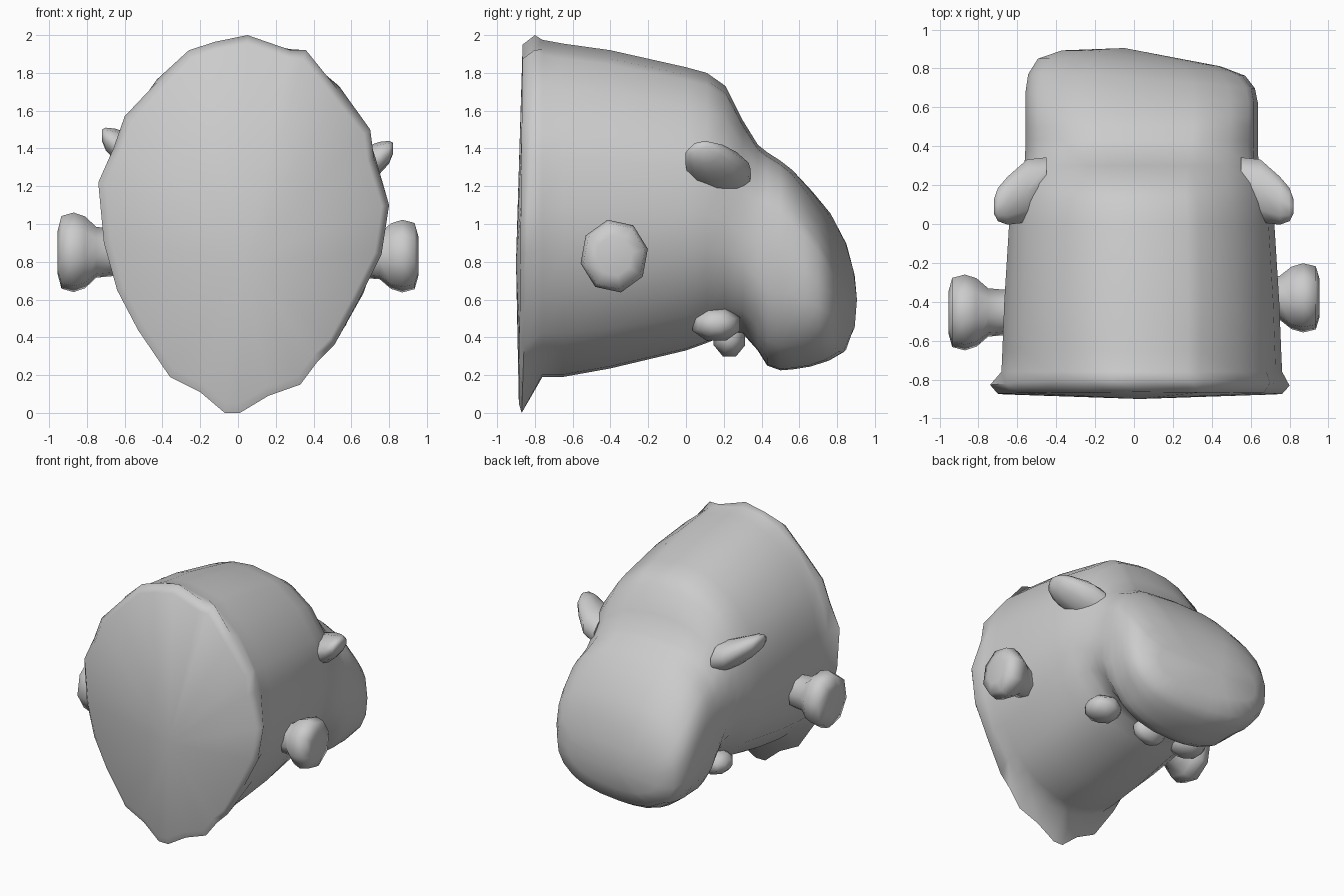
import bpy, bmesh, math

def loft(name, rings, start, end, angle=60):
    """Skin a list of closed rings and close both ends with a centre point."""
    bm = bmesh.new()
    vr = [[bm.verts.new(p) for p in r] for r in rings]
    n = len(vr[0])
    for a, b in zip(vr, vr[1:]):
        for i in range(n):
            j = (i + 1) % n
            bm.faces.new((a[i], a[j], b[j], b[i]))
    for ring, tip in ((vr[0], start), (vr[-1], end)):
        c = bm.verts.new(tip)
        for i in range(n):
            bm.faces.new((ring[i], ring[(i + 1) % n], c))
    bmesh.ops.recalc_face_normals(bm, faces=bm.faces)
    me = bpy.data.meshes.new(name)
    bm.to_mesh(me)
    bm.free()
    ob = bpy.data.objects.new(name, me)
    bpy.context.collection.objects.link(ob)
    bpy.ops.object.select_all(action='DESELECT')
    ob.select_set(True)
    bpy.context.view_layer.objects.active = ob
    bpy.ops.object.shade_smooth_by_angle(angle=math.radians(angle))
    return ob

def spow(v, e):
    return math.copysign(abs(v) ** e, v)

# Irregular egg outline of the flat front face (x, z)
outline = [(0.8, 1.1), (0.72, 1.35), (0.7, 1.5), (0.53, 1.71), (0.36, 1.92), (0.28, 1.92),
           (0.05, 2.0), (-0.12, 1.965), (-0.26, 1.92), (-0.43, 1.75), (-0.6, 1.57), (-0.66, 1.4),
           (-0.74, 1.22), (-0.71, 0.9), (-0.64, 0.65), (-0.53, 0.44), (-0.36, 0.19),
           (-0.2, 0.11), (-0.07, 0.0), (0.01, 0.0), (0.16, 0.09), (0.33, 0.15),
           (0.42, 0.27), (0.51, 0.36), (0.64, 0.6), (0.76, 0.84)]
CX = 0.037
angles = [math.atan2((z - 1.1) / (0.9 if z > 1.1 else 1.1), (x - CX) / 0.77) for x, z in outline]

def face_ring(s, y0, lean):
    return [(CX + (x - CX) * s, y0 + lean * z, 1 + (z - 1) * s) for x, z in outline]

def body_ring(y, hw, zb, zt, zm, n_up, n_low):
    pts = []
    for t in angles:
        n = n_up if math.sin(t) > 0 else n_low
        c, s = spow(math.cos(t), 2 / n), spow(math.sin(t), 2 / n)
        x = CX + hw * c
        z = zm + (zt - zm if s > 0 else zm - zb) * s
        skew = 0.13 * max(0, x + 0.2) * max(0, y - 0.5) / 0.4
        pts.append((x, y - skew, z))
    return pts

# Head and muzzle: y, half width, bottom, top, widest height, squareness above and below
sections = [(-0.76, 0.725, 0.19, 1.975, 1.08, 2.0, 2.0), (-0.65, 0.72, 0.19, 1.955, 1.07, 2.05, 2.0),
            (-0.4, 0.71, 0.235, 1.92, 1.06, 2.1, 2.05),
            (0.0, 0.685, 0.33, 1.83, 1.05, 2.1, 2.1), (0.11, 0.66, 0.37, 1.80, 1.05, 2.15, 2.1),
            (0.21, 0.63, 0.41, 1.73, 1.02, 2.2, 2.1), (0.3, 0.605, 0.42, 1.55, 0.95, 2.4, 2.2),
            (0.38, 0.6, 0.33, 1.42, 0.88, 2.6, 2.4), (0.43, 0.6, 0.25, 1.38, 0.85, 2.7, 2.5),
            (0.5, 0.6, 0.225, 1.335, 0.83, 2.8, 2.5),
            (0.57, 0.6, 0.23, 1.285, 0.82, 2.8, 2.5), (0.67, 0.6, 0.245, 1.18, 0.76, 2.8, 2.5),
            (0.77, 0.585, 0.275, 1.06, 0.7, 2.8, 2.5), (0.85, 0.535, 0.32, 0.91, 0.63, 2.7, 2.5),
            (0.893, 0.41, 0.43, 0.76, 0.6, 2.5, 2.4)]
loft("head", [face_ring(0.95, -0.885, 0.01), face_ring(1, -0.87, 0.035)] +
     [body_ring(*s) for s in sections], (0.03, -0.9, 0.8), (-0.05, 0.905, 0.6))

def stalk(name, profile, sides=8, turn=0.5):
    """Loft along x; profile rows are x, y, z, radius_y, radius_z."""
    rings = [[(x, y + ry * math.cos(2 * math.pi * (k + turn) / sides),
               z + rz * math.sin(2 * math.pi * (k + turn) / sides)) for k in range(sides)]
             for x, y, z, ry, rz in profile]
    loft(name, rings, profile[0][:3], profile[-1][:3], 75)

# Side knobs on short necks
for name, sx, y, z, r in (("right_knob", 1, -0.38, 0.83, 0.178), ("left_knob", -1, -0.455, 0.85, 0.195)):
    stalk(name, [(sx * x, y, z, r * k, r * 1.08 * k) for x, k in
                 ((0.64, 0.6), (0.75, 0.65), (0.81, 0.92), (0.87, 1.02), (0.935, 0.93), (0.955, 0.55))], 8, 0.25)

# Ears, sunk into the head
for name, sx, off, dz in (("right_ear", 1, 0, 0), ("left_ear", -1, -0.1, 0.07)):
    stalk(name, [(sx * (x + off), y, z + dz, ry, rz) for x, y, z, ry, rz in
                 ((0.55, 0.2, 1.25, 0.15, 0.12), (0.65, 0.17, 1.29, 0.17, 0.11),
                  (0.75, 0.12, 1.35, 0.13, 0.085), (0.8, 0.1, 1.38, 0.09, 0.06),
                  (0.82, 0.09, 1.4, 0.04, 0.03))], 10)

# Small feet under the head and the throat lobe
for name, x, y, z, rx, ry, rz in (("right_foot", 0.42, 0.16, 0.47, 0.13, 0.135, 0.095),
                                  ("left_foot", -0.36, 0.16, 0.47, 0.13, 0.135, 0.095),
                                  ("throat_lobe", 0.05, 0.23, 0.4, 0.13, 0.09, 0.11)):
    stalk(name, [(x + rx * math.sin(a), y, z, ry * math.cos(a), rz * math.cos(a))
                 for a in (-1.2, -0.7, 0, 0.7, 1.2)])
